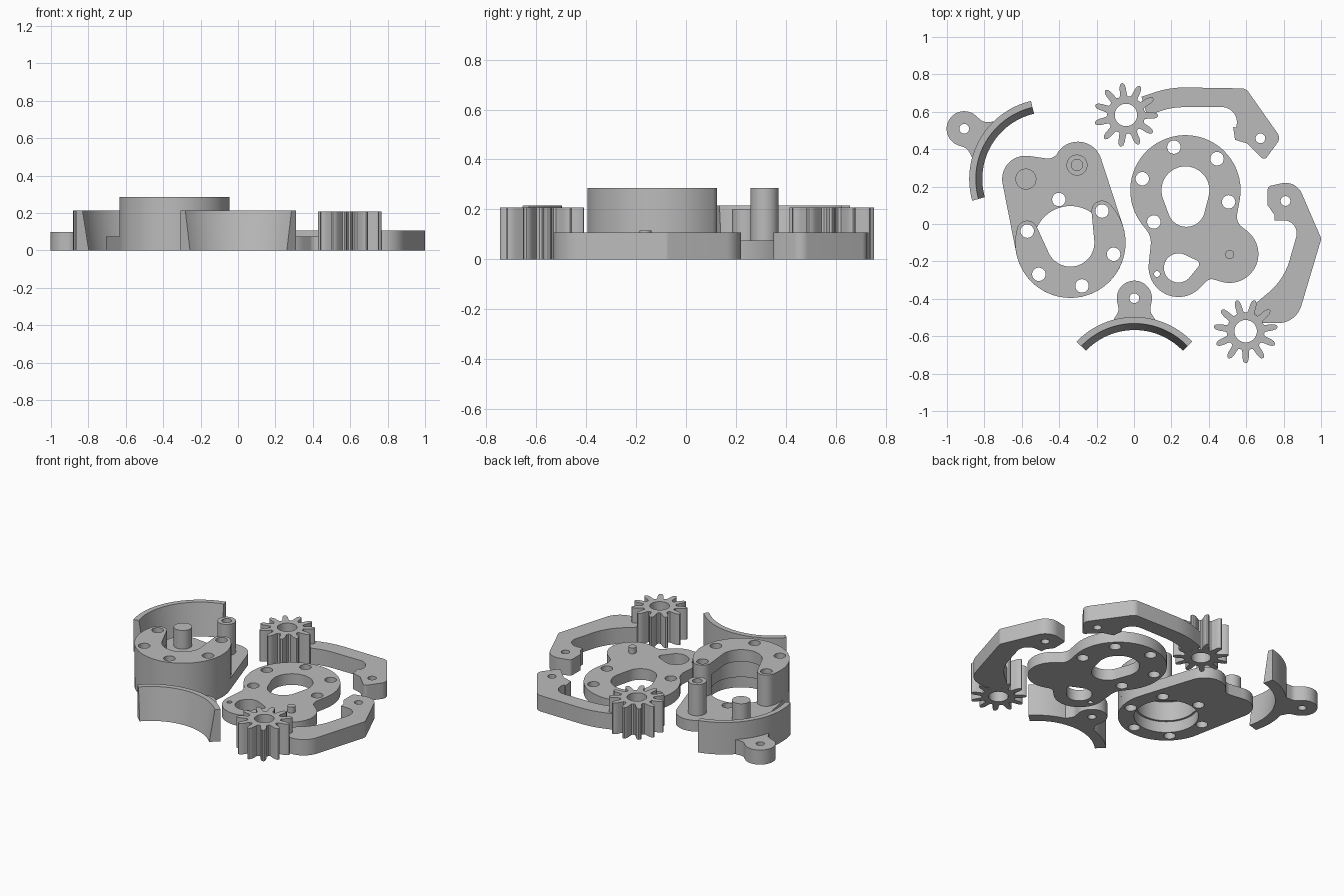
import bpy, bmesh, math
from mathutils import Vector, Matrix

if "Cube" in bpy.data.objects:
    bpy.data.objects.remove(bpy.data.objects["Cube"])

GREY = bpy.data.materials.new("grey plastic")
GREY.diffuse_color = (0.5, 0.5, 0.5, 1)
GREY.use_nodes = True
GREY.node_tree.nodes["Principled BSDF"].inputs["Base Color"].default_value = GREY.diffuse_color


def finish(obj):
    obj.data.materials.clear()
    obj.data.materials.append(GREY)
    bm = bmesh.new()
    bm.from_mesh(obj.data)
    bmesh.ops.remove_doubles(bm, verts=bm.verts, dist=1e-4)
    bmesh.ops.recalc_face_normals(bm, faces=bm.faces)
    bm.to_mesh(obj.data)
    bm.free()
    bpy.ops.object.select_all(action='DESELECT')
    obj.select_set(True)
    bpy.context.view_layer.objects.active = obj
    bpy.ops.object.shade_smooth_by_angle(angle=math.radians(30))
    return obj


def belt(circles):
    """Counter-clockwise outline wrapped round circles (x, y, r); r < 0 is a concave fillet."""
    n = len(circles)
    normals = []
    for i in range(n):
        (x1, y1, r1), (x2, y2, r2) = circles[i], circles[(i + 1) % n]
        ratio = (r1 - r2) / math.hypot(x2 - x1, y2 - y1)
        normals.append(math.atan2(y2 - y1, x2 - x1) - math.acos(max(-1, min(1, ratio))))
    pts = []
    for i, (x, y, r) in enumerate(circles):
        a = normals[i - 1]
        sweep = (normals[i] - a) % math.tau
        if r < 0:
            sweep -= math.tau
        steps = max(1, math.ceil(abs(sweep) / 0.1)) if r else 0
        for k in range(steps + 1):
            t = a + sweep * k / max(steps, 1)
            p = Vector((x + r * math.cos(t), y + r * math.sin(t)))
            if not pts or (p - pts[-1]).length > 5e-4:
                pts.append(p)
    if (pts[0] - pts[-1]).length < 5e-4:
        pts.pop()
    return pts


def circle(x, y, r, n=40):
    return [Vector((x + r * math.cos(math.tau * k / n), y + r * math.sin(math.tau * k / n)))
            for k in range(n)]


def slab(name, z0, z1, loops):
    """Extrude an outline with holes from z0 to z1."""
    cu = bpy.data.curves.new(name, 'CURVE')
    cu.dimensions, cu.fill_mode, cu.extrude = '2D', 'BOTH', (z1 - z0) / 2
    for pts in loops:
        sp = cu.splines.new('POLY')
        sp.points.add(len(pts) - 1)
        for q, p in zip(sp.points, pts):
            q.co = (p.x, p.y, 0, 1)
        sp.use_cyclic_u = True
    obj = bpy.data.objects.new(name, cu)
    bpy.context.collection.objects.link(obj)
    bpy.ops.object.select_all(action='DESELECT')
    obj.select_set(True)
    bpy.context.view_layer.objects.active = obj
    bpy.ops.object.convert(target='MESH')
    obj = bpy.context.view_layer.objects.active
    obj.data.transform(Matrix.Translation((0, 0, (z0 + z1) / 2)))
    return finish(obj)


def bolts(cx, cy, angles):
    return [circle(cx + 0.239 * math.cos(math.radians(a)),
                   cy + 0.239 * math.sin(math.radians(a)), 0.036, 24) for a in angles]


# Housing: base plate, C-shaped wall, lipped cap, posts
HX, HY = -0.34, -0.10
slab("housing_base", 0, 0.075, [
    belt([(HX, HY, 0.295), (-0.30, 0.31, 0.13), (-0.46, 0.41, -0.06), (-0.58, 0.24, 0.125)]),
    circle(HX, HY, 0.196, 64)] + bolts(HX, HY, range(45, 400, 60)))
b45, b165 = [(HX + 0.239 * math.cos(math.radians(a)), HY + 0.239 * math.sin(math.radians(a)), 0.056)
             for a in (45, 165)]
for part, z0, z1, inner in (("housing_wall", 0.075, 0.205, 0.183), ("housing_cap", 0.205, 0.285, 0.128)):
    slab(part, z0, z1, [belt([(HX, HY, 0.295), b45, (HX, HY, -inner), b165])]
         + bolts(HX, HY, (45, 165, 225, 285, 345)))
slab("housing_tube", 0.075, 0.285, [circle(-0.305, 0.315, 0.056), circle(-0.305, 0.315, 0.03)])
slab("housing_peg", 0.075, 0.20, [circle(-0.578, 0.24, 0.056)])

# Cover plate with locating pin
PX, PY = 0.275, 0.18
slab("cover_plate", 0, 0.075, [
    belt([(PX, PY, 0.295), (-0.02, -0.10, -0.11), (0.238, -0.23, 0.16), (0.415, -0.335, -0.04),
          (0.51, -0.16, 0.155), (0.62, 0.04, -0.07)]),
    belt([(PX, PY, 0.128), (0.28, 0.085, 0.10)]),
    belt([(0.238, -0.235, 0.078), (0.325, -0.215, 0.023)]),
    circle(0.123, -0.267, 0.016, 20)] + bolts(PX, PY, (45, 105, 165, 225, 345)))
slab("cover_pin", 0.075, 0.115, [circle(0.512, -0.163, 0.024, 24)])

# Pinion gears
HALF_TOOTH = [(0.5, 0.10), (0.32, 0.104), (0.25, 0.122), (0.21, 0.143), (0.14, 0.162), (0.05, 0.171)]
TOOTH = [(-f, r) for f, r in HALF_TOOTH] + [(f, r) for f, r in HALF_TOOTH[:0:-1]]


def gear(name, x, y, phase):
    pts = []
    for k in range(11):
        for f, r in TOOTH:
            a = math.radians(phase) + math.tau * (k + f) / 11
            pts.append(Vector((x + r * math.cos(a), y + r * math.sin(a))))
    slab(name, 0, 0.208, [pts, circle(x, y, 0.06)])


gear("back_gear", -0.043, 0.583, 97)
gear("front_gear", 0.597, -0.573, 270)

# Gear arms
slab("back_arm", 0, 0.107, [
    belt([(0.07, 0.58, 0), (0.27, 0.225, -0.40), (0.47, 0.545, -0.08), (0.53, 0.52, 0), (0.54, 0.45, 0),
          (0.607, 0.43, 0), (0.695, 0.37, 0.02), (0.73, 0.46, 0.045), (0.575, 0.68, 0.045),
          (0.27, 0.23, 0.5), (0.04, 0.68, 0)]),
    circle(0.676, 0.458, 0.026, 24)])
slab("front_arm", 0, 0.107, [
    belt([(0.69, -0.53, 0), (0.77, -0.40, 0.13), (0.975, -0.08, 0.025), (0.81, 0.125, 0.095),
          (0.735, 0.185, 0.02), (0.715, 0.10, 0), (0.75, 0.05, 0), (0.75, 0.02, 0), (0.80, -0.05, -0.07),
          (0.50, -0.10, -0.345), (0.62, -0.45, 0)]),
    circle(0.81, 0.123, 0.026, 24)])


# Clamps: curved shoe with sloped inner face, plus a boss on a flared neck
def clamp(name, x, y, turn):
    move = Matrix.Translation((x, y, 0)) @ Matrix.Rotation(math.radians(turn), 4, 'Z')
    bm = bmesh.new()
    rings = []
    for k in range(33):
        a = math.radians(90 - 46.3 + 92.6 * k / 32)
        rings.append([bm.verts.new((r * math.cos(a), r * math.sin(a), z))
                      for r, z in ((0.428, 0), (0.428, 0.215), (0.393, 0.215), (0.358, 0))])
    for p, q in zip(rings, rings[1:]):
        for i in range(4):
            bm.faces.new((p[i], p[i - 1], q[i - 1], q[i]))
    bm.faces.new(rings[0])
    bm.faces.new(rings[-1])
    me = bpy.data.meshes.new(name + "_shoe")
    bm.to_mesh(me)
    bm.free()
    shoe = bpy.data.objects.new(name + "_shoe", me)
    bpy.context.collection.objects.link(shoe)
    finish(shoe)
    boss = slab(name + "_boss", 0, 0.098, [
        belt([(-0.12, 0.40, 0), (0.12, 0.40, 0), (0.135, 0.47, -0.05), (0, 0.528, 0.094),
              (-0.135, 0.47, -0.05)]),
        circle(0, 0.528, 0.026, 24)])
    for obj in (shoe, boss):
        obj.data.transform(move)


clamp("front_clamp", 0.002, -0.925, 0)
clamp("left_clamp", -0.453, 0.241, 59.5)
